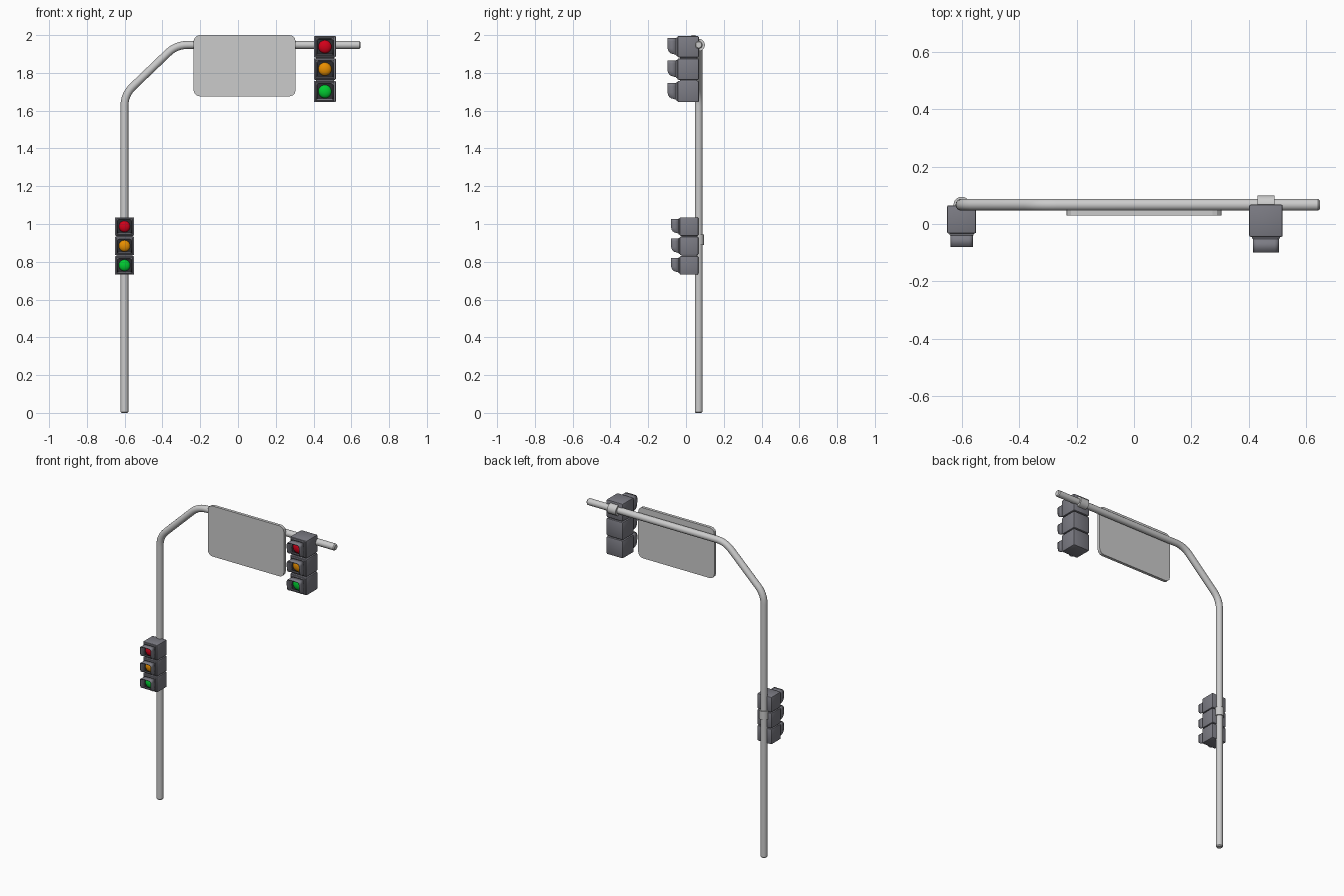
import bpy, bmesh, math
from mathutils import Vector, Matrix

if "Cube" in bpy.data.objects:
    bpy.data.objects.remove(bpy.data.objects["Cube"])

POLE_Y, POLE_R = 0.067, 0.021


def material(name, rgb):
    m = bpy.data.materials.new(name)
    m.diffuse_color = (*rgb, 1)
    m.use_nodes = True
    m.node_tree.nodes["Principled BSDF"].inputs["Base Color"].default_value = m.diffuse_color
    return m


HOUSING = material("housing_grey", (0.2, 0.2, 0.23))
DARK = material("dark_backing", (0.025, 0.025, 0.03))
LENSES = [("red", material("red", (0.65, 0.0, 0.01))),
          ("amber", material("amber", (0.8, 0.27, 0.0))),
          ("green", material("green", (0.0, 0.6, 0.03)))]


def finish(name, bm, mat=None, matrix=None, smooth=None):
    bmesh.ops.recalc_face_normals(bm, faces=bm.faces)
    if matrix is not None:
        bm.transform(matrix)
    me = bpy.data.meshes.new(name)
    bm.to_mesh(me)
    bm.free()
    ob = bpy.data.objects.new(name, me)
    bpy.context.collection.objects.link(ob)
    if mat:
        me.materials.append(mat)
    if smooth:
        shade(ob, smooth)
    return ob


def shade(ob, angle):
    bpy.ops.object.select_all(action='DESELECT')
    ob.select_set(True)
    bpy.context.view_layer.objects.active = ob
    bpy.ops.object.shade_smooth_by_angle(angle=math.radians(angle))


def box(name, x, y, z, matrix, mat, bevel=0.0, front_scale=1.0):
    """Box from (min, max) pairs, with an optional taper toward the front."""
    bm = bmesh.new()
    bmesh.ops.create_cube(bm, size=1)
    for v in bm.verts:
        s = front_scale if v.co.y < 0 else 1
        cx, cz = sum(x) / 2, sum(z) / 2
        v.co = Vector((cx + v.co.x * s * (x[1] - x[0]),
                       y[0] if v.co.y < 0 else y[1],
                       cz + v.co.z * s * (z[1] - z[0])))
    if bevel:
        bmesh.ops.bevel(bm, geom=bm.edges[:], offset=bevel, segments=2,
                        profile=0.5, affect='EDGES')
    return finish(name, bm, mat, matrix, 25)


def cylinder(name, r, length, matrix, mat=None):
    bm = bmesh.new()
    bmesh.ops.create_cone(bm, cap_ends=True, segments=20, radius1=r,
                          radius2=r, depth=length)
    return finish(name, bm, mat, matrix, 35)


def fillet(a, b, c, t, n=6):
    """Rounded corner at b with tangent length t."""
    p, q = b + (a - b).normalized() * t, b + (c - b).normalized() * t
    return [p * (1 - u) ** 2 + b * 2 * u * (1 - u) + q * u * u
            for u in (i / n for i in range(n + 1))]


# bent pole with softly rounded ends
a, b, c, d = (Vector((x, POLE_Y, z)) for x, z in
              [(-0.601, 0), (-0.601, 1.685), (-0.327, 1.948), (0.648, 1.948)])
path = [a, a + Vector((0, 0, 0.006)), *fillet(a, b, c, 0.06),
        *fillet(b, c, d, 0.06), d - Vector((0.006, 0, 0)), d]
cu = bpy.data.curves.new("pole", 'CURVE')
cu.dimensions = '3D'
cu.bevel_depth, cu.bevel_resolution, cu.use_fill_caps = POLE_R, 5, True
sp = cu.splines.new('POLY')
sp.points.add(len(path) - 1)
for i, (pt, co) in enumerate(zip(sp.points, path)):
    pt.co = (*co, 1)
    pt.radius = 0.75 if i in (0, len(path) - 1) else 1
pole = bpy.data.objects.new("pole", cu)
bpy.context.collection.objects.link(pole)
bpy.context.view_layer.objects.active = pole
pole.select_set(True)
bpy.ops.object.convert(target='MESH')
shade(bpy.context.object, 35)

# blank sign panel with rounded corners
bm = bmesh.new()
x0, x1, z0, z1 = -0.235, 0.305, 1.676, 2.0
f = bm.faces.new([bm.verts.new((x, 0.03, z)) for x, z in
                  [(x0, z0), (x1, z0), (x1, z1), (x0, z1)]])
bmesh.ops.bevel(bm, geom=bm.verts[:], offset=0.032, segments=3,
                profile=0.5, affect='VERTICES')
ext = bmesh.ops.extrude_face_region(bm, geom=bm.faces[:])
bmesh.ops.translate(bm, vec=(0, 0.019, 0),
                    verts=[v for v in ext["geom"] if isinstance(v, bmesh.types.BMVert)])
finish("sign_panel", bm)


def frame(name, zc, M):
    """Square collar around the lens, open in the middle."""
    bm = bmesh.new()
    loops = []
    for h, y in [(0.05, -0.11), (0.047, -0.12), (0.041, -0.12), (0.039, -0.111)]:
        loops.append([bm.verts.new((sx * h, y, zc + sz * h))
                      for sx, sz in [(-1, -1), (1, -1), (1, 1), (-1, 1)]])
    for p, q in zip(loops, loops[1:]):
        for i in range(4):
            j = (i + 1) % 4
            bm.faces.new((p[i], p[j], q[j], q[i]))
    finish(name, bm, HOUSING, M)


def hood(name, zc, M):
    """Visor: rounded inverted U whose sides curve back at the bottom."""
    h, r = 0.043, 0.014
    side = [(-h, -h + i * 0.007) for i in range(6)]
    corner = [(-h + r - r * math.cos(t), h - r + r * math.sin(t))
              for t in (i * math.pi / 8 for i in range(5))]
    half = side + corner
    prof = half + [(-x, z) for x, z in reversed(half)]
    bm = bmesh.new()
    rows = []
    for x, z in prof:
        k = min(1, (z + h) / 0.035)
        depth = 0.003 + 0.043 * math.sqrt(max(0, 1 - (1 - k) ** 2))
        depth -= 0.003 * (h - z) / (2 * h)
        rows.append((bm.verts.new((x, -0.118, zc + z)),
                     bm.verts.new((x, -0.12 - depth, zc + z))))
    for p, q in zip(rows, rows[1:]):
        bm.faces.new((p[0], q[0], q[1], p[1]))
    ob = finish(name, bm, HOUSING, M)
    mod = ob.modifiers.new("thickness", 'SOLIDIFY')
    mod.thickness, mod.offset = 0.005 * M.to_scale().x, 0
    shade(ob, 35)


def signal(prefix, location, scale):
    """Three-lamp signal head; local y = 0 is the pole centre."""
    M = Matrix.Translation(location) @ Matrix.Scale(scale, 4)
    for i, (colour, mat) in enumerate(LENSES):
        zc = (1 - i) * 0.1185
        n = f"{prefix}_{colour}"
        box(n + "_housing", (-0.0585, 0.0585), (-0.112, 0.001),
            (zc - 0.0565, zc + 0.0565), M, HOUSING, 0.006)
        frame(n + "_frame", zc, M)
        box(n + "_backing", (-0.0405, 0.0405), (-0.1135, -0.105),
            (zc - 0.0405, zc + 0.0405), M, DARK)
        hood(n + "_visor", zc, M)
        bm = bmesh.new()
        bmesh.ops.create_uvsphere(bm, u_segments=24, v_segments=12, radius=0.035)
        bmesh.ops.bisect_plane(bm, geom=bm.verts[:] + bm.edges[:] + bm.faces[:],
                               plane_co=(0, 0, 0), plane_no=(0, 0, 1), clear_inner=True)
        L = (Matrix.Translation((0, -0.113, zc)) @ Matrix.Rotation(math.pi / 2, 4, 'X')
             @ Matrix.Diagonal((1, 1, 0.55, 1)))
        finish(n + "_lens", bm, mat, M @ L, 40)
    # core joining the three housings
    box(prefix + "_core", (-0.048, 0.048), (-0.1, -0.01), (-0.15, 0.15), M, HOUSING)


signal("arm_signal", (0.46, POLE_Y, 1.82), 1.0)
signal("post_signal", (-0.601, POLE_Y - 0.003, 0.884), 0.867)

# clamps holding the signal heads
cylinder("arm_clamp", 0.033, 0.06, Matrix.Translation((0.46, POLE_Y, 1.948))
         @ Matrix.Rotation(math.pi / 2, 4, 'Y'))
cylinder("post_clamp", 0.028, 0.055, Matrix.Translation((-0.601, POLE_Y, 0.917)))
